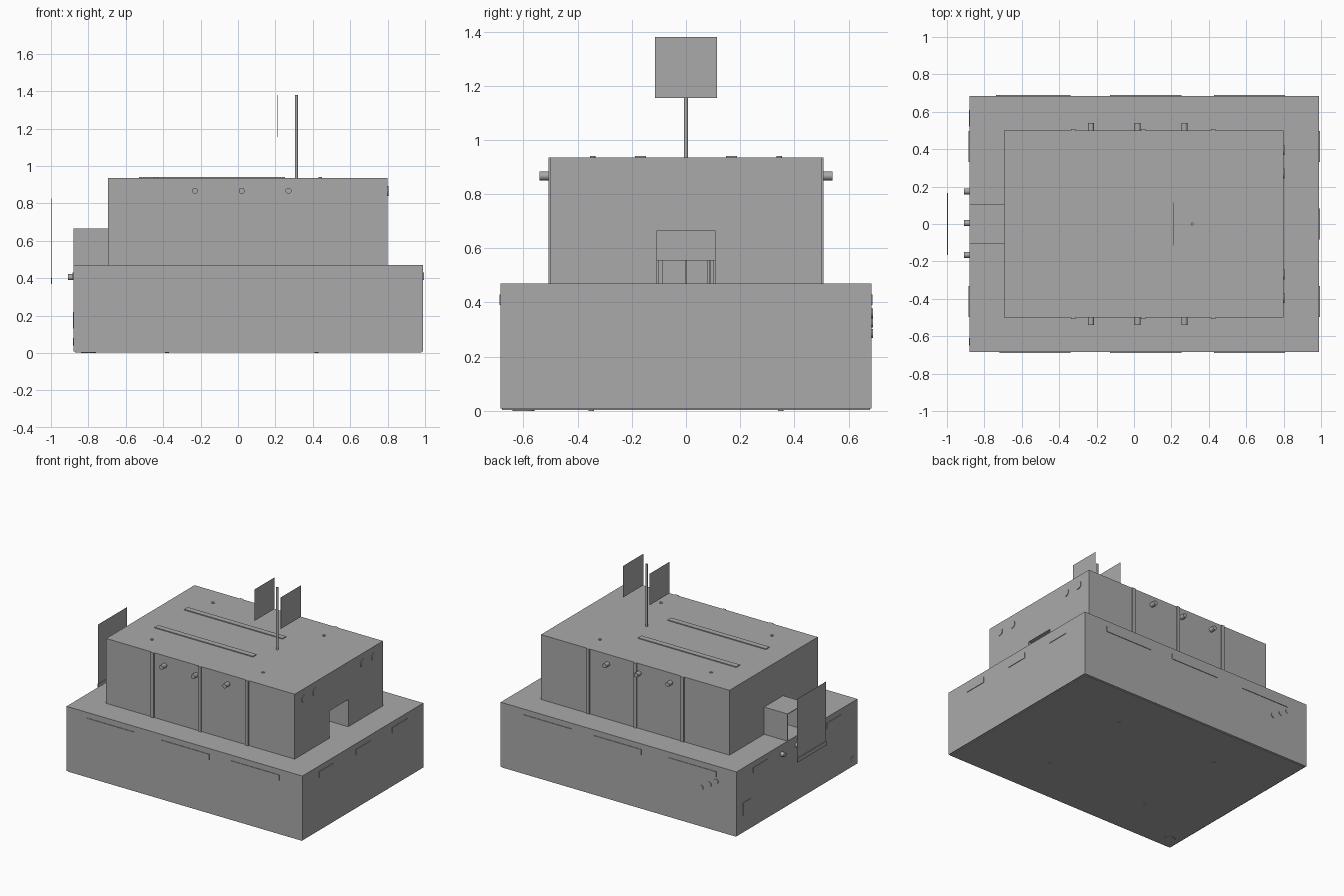
import bpy
import bmesh
from math import pi
from mathutils import Matrix, Vector

cube = bpy.data.objects.get("Cube")
if cube:
    bpy.data.objects.remove(cube)

grey = bpy.data.materials.new("plain_grey")
grey.use_nodes = True
GREY = (0.4, 0.4, 0.4, 1)
grey.diffuse_color = GREY
for node in grey.node_tree.nodes:
    if node.type == "BSDF_PRINCIPLED":
        node.inputs["Base Color"].default_value = GREY


def finish(name, bm):
    bmesh.ops.recalc_face_normals(bm, faces=bm.faces)
    mesh = bpy.data.meshes.new(name)
    bm.to_mesh(mesh)
    bm.free()
    mesh.materials.append(grey)
    obj = bpy.data.objects.new(name, mesh)
    bpy.context.collection.objects.link(obj)
    return obj


def box(name, x, y, z):
    """Box given by its (low, high) range on each axis."""
    bm = bmesh.new()
    bmesh.ops.create_cube(bm, size=1)
    for v in bm.verts:
        v.co = [(r[0] + r[1]) / 2 + c * (r[1] - r[0]) for r, c in zip((x, y, z), v.co)]
    return finish(name, bm)


def rod(name, base, direction, radius, length, sides=16):
    """Cylinder that starts at base and runs along direction."""
    axis = Vector(direction)
    bm = bmesh.new()
    bmesh.ops.create_cone(bm, cap_ends=True, segments=sides, radius1=radius,
                          radius2=radius, depth=length)
    turn = axis.to_track_quat("Z", "Y").to_matrix().to_4x4()
    place = Matrix.Translation(Vector(base) + axis * length / 2)
    bmesh.ops.transform(bm, matrix=place @ turn, verts=bm.verts)
    obj = finish(name, bm)
    for p in obj.data.polygons:
        p.use_smooth = len(p.vertices) == 4
    for e in obj.data.edges:
        ring = abs((obj.data.vertices[e.vertices[0]].co
                    - obj.data.vertices[e.vertices[1]].co).dot(axis)) < length / 2
        e.use_edge_sharp = ring
    return obj


def arch(name, x0, x1, half, top, inner_half, inner_top, floor):
    """Housing with a passage along x, extruded from a bridge profile."""
    profile = [(-half, floor), (-half, top), (half, top), (half, floor),
               (inner_half, floor), (inner_half, inner_top),
               (-inner_half, inner_top), (-inner_half, floor)]
    bm = bmesh.new()
    face = bm.faces.new([bm.verts.new((x0, y, z)) for y, z in profile])
    new = bmesh.ops.extrude_face_region(bm, geom=[face], use_keep_orig=True)
    moved = [v for v in new["geom"] if isinstance(v, bmesh.types.BMVert)]
    bmesh.ops.translate(bm, verts=moved, vec=(x1 - x0, 0, 0))
    return finish(name, bm)


DECK, ROOF = 0.47, 0.935
BACK, FRONT = -0.88, 0.99
SIDE, WALL = 0.685, 0.5

# Main bodies
box("base_cabinet", (BACK, FRONT), (-SIDE, SIDE), (0.008, DECK))
box("bottom_plate", (BACK + 0.008, FRONT - 0.008), (-0.68, 0.68), (0.002, 0.008))
arch("upper_housing", -0.695, 0.8, WALL, ROOF, 0.107, 0.665, DECK)
arch("entry_chute", BACK, -0.695, 0.107, 0.665, 0.102, 0.66, DECK)

# Baffles and hanging strips inside the passage
for x in (-0.6, 0.55):
    box("passage_baffle", (x, x + 0.01), (-0.107, 0.107), (0.555, 0.665))
    for y0, y1 in ((-0.088, -0.002), (0.002, 0.08), (0.084, 0.092)):
        box("curtain_strip", (x, x + 0.004), (y0, y1), (DECK, 0.555))

# Thin screen and lip standing off the entry end
box("entry_screen", (-0.9965, -0.9955), (-0.165, 0.165), (0.37, 0.825))
box("screen_lip", (-1.0, -0.994), (-0.165, 0.165), (0.37, 0.4))

# Mast and its two thin panels
rod("mast", (0.312, 0, ROOF), (0, 0, 1), 0.008, 1.38 - ROOF)
for x in (0.21, 0.42):
    box("mast_panel", (x - 0.0005, x + 0.0005), (-0.115, 0.115), (1.155, 1.38))

# Details shared by both long sides
for s in (-1, 1):
    for x0 in (-0.72, -0.127, 0.427):
        box("side_vent", (x0, x0 + 0.38), sorted((s * SIDE, s * (SIDE + 0.004))),
            (0.39, 0.43))
    for x in (-0.325, 0.05, 0.425):
        box("wall_rib", (x - 0.012, x + 0.012), sorted((s * WALL, s * (WALL + 0.008))),
            (DECK, ROOF))
    for x in (-0.23, 0.02, 0.27):
        rod("side_stud", (x, s * WALL, 0.867), (0, s, 0), 0.016, 0.04)
    box("roof_rail", (-0.53, 0.25), (s * 0.168 - 0.02, s * 0.168 + 0.02),
        (ROOF, ROOF + 0.006))
    for x in (-0.44, 0.44):
        rod("roof_button", (x, s * 0.345, ROOF), (0, 0, 1), 0.01, 0.006)
    for x in (-0.38, 0.42):
        rod("foot_pad", (x, s * 0.35, 0.002), (0, 0, -1), 0.01, 0.002)
    # End walls
    for y in (0.27, 0.395):
        rod("exit_disc", (0.8, s * y, 0.865), (1, 0, 0), 0.027, 0.004, 24)

for y in (-0.415, 0, 0.415):
    box("exit_vent", (FRONT, FRONT + 0.004), (y - 0.083, y + 0.083), (0.39, 0.43))
for y in (-0.415, 0.415):
    box("entry_vent", (BACK - 0.004, BACK), (y - 0.083, y + 0.083), (0.39, 0.43))
for y in (-0.165, 0.005, 0.175):
    rod("entry_stud", (BACK, y, 0.405), (-1, 0, 0), 0.016, 0.028)

# Control dials, service hatch and socket
for x, z in ((-0.6, 0.285), (-0.665, 0.325), (-0.72, 0.36)):
    rod("control_dial", (x, SIDE, z), (0, 1, 0), 0.017, 0.005)
box("service_hatch", (BACK - 0.003, BACK), (0.52, 0.61), (0.13, 0.22))
rod("power_socket", (BACK, -0.63, 0.06), (-1, 0, 0), 0.02, 0.003)
rod("drain_cover", (-0.8, -0.6, 0.002), (0, 0, -1), 0.04, 0.002, 24)
